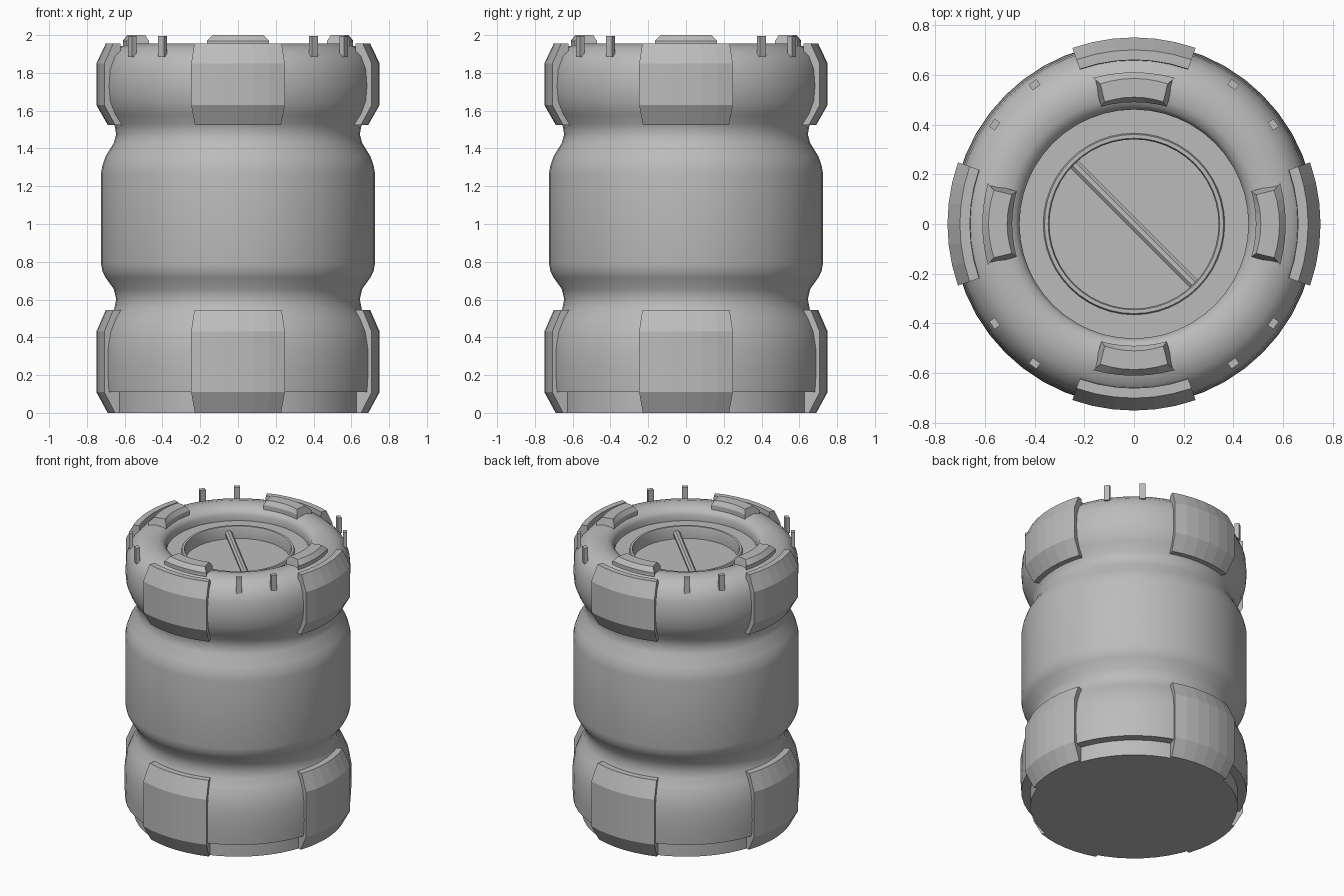
import bpy, bmesh, math
from mathutils import Matrix, Vector

if "Cube" in bpy.data.objects:
    bpy.data.objects.remove(bpy.data.objects["Cube"])

grey = bpy.data.materials.new("plain grey")
grey.use_nodes = True
grey.diffuse_color = (0.5, 0.5, 0.5, 1)
grey.node_tree.nodes["Principled BSDF"].inputs["Base Color"].default_value = (0.5, 0.5, 0.5, 1)


def finish(name, bm, smooth=False):
    bmesh.ops.recalc_face_normals(bm, faces=bm.faces[:])
    mesh = bpy.data.meshes.new(name)
    bm.to_mesh(mesh)
    bm.free()
    mesh.materials.append(grey)
    obj = bpy.data.objects.new(name, mesh)
    bpy.context.collection.objects.link(obj)
    if smooth:
        bpy.ops.object.select_all(action="DESELECT")
        obj.select_set(True)
        bpy.context.view_layer.objects.active = obj
        bpy.ops.object.shade_smooth_by_angle(angle=math.radians(40))
    return obj


def lathe(name, profile, segments=48, smooth=True):
    """Full turn of an (r, z) profile that starts and ends on the axis."""
    bm = bmesh.new()
    verts = [bm.verts.new((r, 0, z)) for r, z in profile]
    edges = [bm.edges.new(pair) for pair in zip(verts, verts[1:])]
    bmesh.ops.spin(bm, geom=verts + edges, axis=(0, 0, 1), cent=(0, 0, 0),
                   angle=math.tau, steps=segments, use_merge=False)
    bmesh.ops.remove_doubles(bm, verts=bm.verts[:], dist=1e-4)
    return finish(name, bm, smooth)


def arc_block(name, section, middle, half, segments):
    """Closed (r, z) section swept through a part of a turn."""
    bm = bmesh.new()
    rows = []
    for i in range(segments + 1):
        a = math.radians(middle - half + 2 * half * i / segments)
        rows.append([bm.verts.new((r * math.cos(a), r * math.sin(a), z)) for r, z in section])
    n = len(section)
    for a, b in zip(rows, rows[1:]):
        for j in range(n):
            k = (j + 1) % n
            bm.faces.new((a[j], a[k], b[k], b[j]))
    bm.faces.new(rows[0])
    bm.faces.new(rows[-1])
    return finish(name, bm)


# Barrel shell: foot, lower roll, waist, belly, waist, upper roll, sunken lid
lathe("barrel_body", [
    (0, 0), (0.667, 0), (0.667, 0.11), (0.725, 0.11), (0.732, 0.22), (0.73, 0.34),
    (0.715, 0.43), (0.685, 0.5), (0.655, 0.55), (0.645, 0.6), (0.657, 0.655),
    (0.7, 0.715), (0.718, 0.75), (0.725, 0.79), (0.725, 1.27), (0.718, 1.31),
    (0.7, 1.36), (0.657, 1.43), (0.645, 1.475), (0.655, 1.53), (0.69, 1.58),
    (0.718, 1.65), (0.725, 1.73), (0.718, 1.82), (0.69, 1.89), (0.64, 1.935),
    (0.57, 1.955), (0.51, 1.948), (0.475, 1.93), (0.46, 1.9), (0.46, 1.86),
    (0.365, 1.86), (0.36, 1.875), (0.345, 1.875), (0.34, 1.86), (0.34, 1.79), (0, 1.79)])

# Armour pads and top grips on the four sides
upper = [(0.66, 1.955), (0.7, 1.955), (0.75, 1.85), (0.75, 1.63), (0.69, 1.525), (0.64, 1.525)]
lower = [(0.64, 0.545), (0.7, 0.545), (0.75, 0.43), (0.75, 0.11), (0.69, 0), (0.64, 0)]
grip = [(0.49, 1.92), (0.49, 1.97), (0.51, 2.0), (0.585, 2.0), (0.61, 1.97), (0.61, 1.92)]
for i, side in enumerate(("left", "back", "right", "front")):
    arc_block(side + "_upper_pad", upper, 90 * i, 19.3, 6)
    arc_block(side + "_lower_pad", lower, 90 * i, 19.3, 6)
    block = arc_block(side + "_top_grip", grip, 90 * i, 15.6, 6)
    # Slope the ends of the grip towards its top
    for v in block.data.vertices:
        if v.co.z > 1.99:
            mid = Vector((math.cos(math.pi / 2 * i), math.sin(math.pi / 2 * i), 0))
            across = Vector((-mid.y, mid.x, 0))
            v.co -= across * across.dot(v.co) * 0.14

    # Pair of small upright studs between the pads
    for j, offset in enumerate((35.5, 54.5)):
        bm = bmesh.new()
        bmesh.ops.create_cube(bm, size=1, matrix=Matrix.Rotation(math.radians(90 * i + offset), 4, "Z")
                              @ Matrix.Translation((0.688, 0, 1.94))
                              @ Matrix.Diagonal((0.028, 0.038, 0.11, 1)))
        finish(side + "_stud_" + str(j + 1), bm)

# Bar across the lid
bm = bmesh.new()
bmesh.ops.create_cone(bm, cap_ends=True, segments=8, radius1=0.024, radius2=0.024, depth=0.68,
                      matrix=Matrix.Translation((0, 0, 1.825)) @ Matrix.Rotation(-math.pi / 4, 4, "Z")
                      @ Matrix.Rotation(math.pi / 2, 4, "Y") @ Matrix.Rotation(math.pi / 8, 4, "Z"))
finish("lid_bar", bm)
